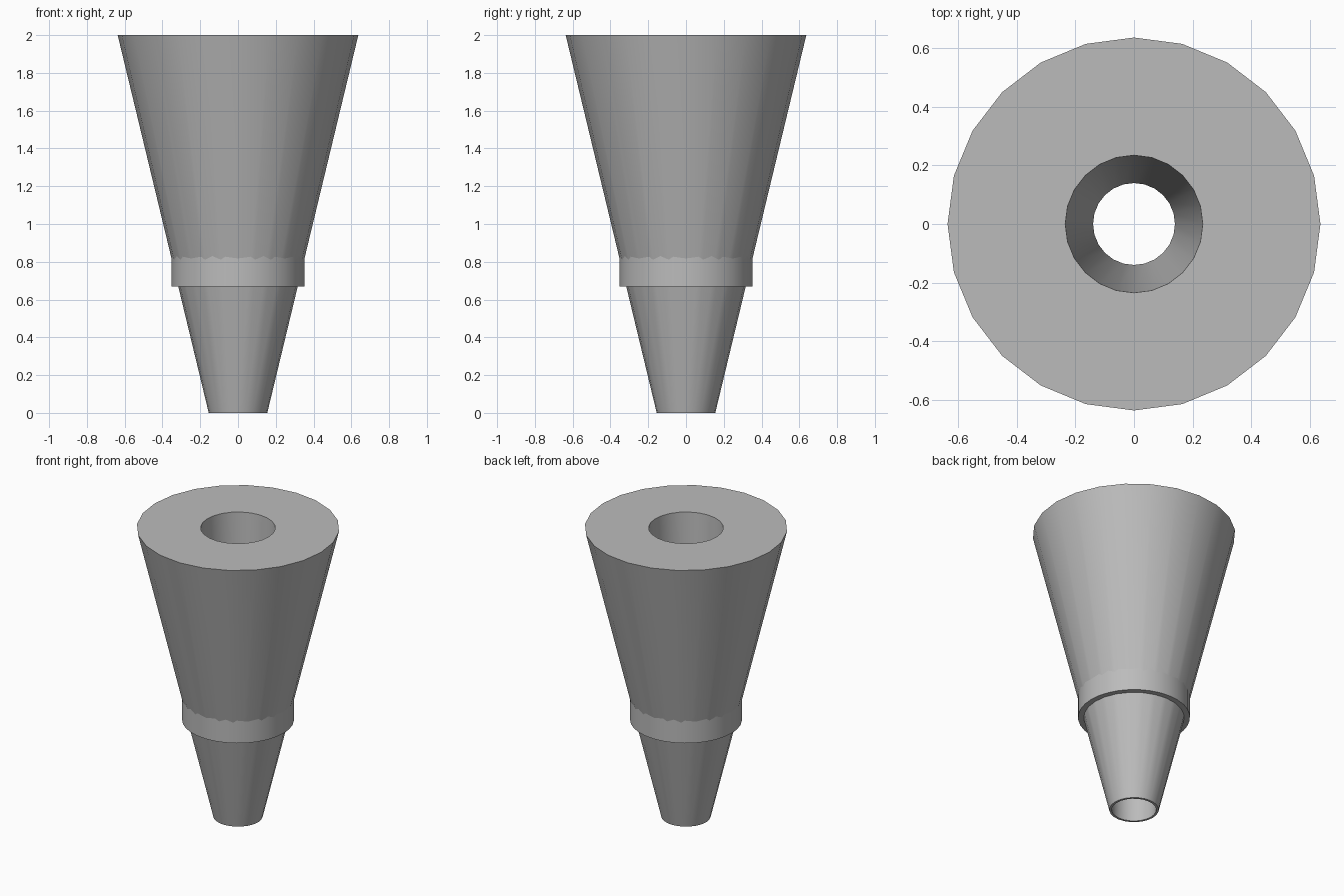
import bpy
import bmesh
import math

cube = bpy.data.objects.get("Cube")
if cube:
    bpy.data.objects.remove(cube, do_unlink=True)

grey = bpy.data.materials.new("plain grey")
grey.use_nodes = True
colour = (0.5, 0.5, 0.5, 1)
grey.diffuse_color = colour
grey.node_tree.nodes["Principled BSDF"].inputs["Base Color"].default_value = colour


def lathe(name, profile, sides):
    """Spin a closed (radius, height) profile about z."""
    bm = bmesh.new()
    rings = []
    for radius, z in profile:
        ring = []
        for i in range(sides):
            a = math.tau * i / sides
            ring.append(bm.verts.new((radius * math.cos(a), radius * math.sin(a), z)))
        rings.append(ring)
    for k, low in enumerate(rings):
        high = rings[(k + 1) % len(rings)]
        for i in range(sides):
            j = (i + 1) % sides
            bm.faces.new((low[i], low[j], high[j], high[i]))
    bmesh.ops.recalc_face_normals(bm, faces=bm.faces)
    mesh = bpy.data.meshes.new(name)
    bm.to_mesh(mesh)
    bm.free()
    mesh.materials.append(grey)
    obj = bpy.data.objects.new(name, mesh)
    bpy.context.collection.objects.link(obj)
    bpy.ops.object.select_all(action="DESELECT")
    obj.select_set(True)
    bpy.context.view_layer.objects.active = obj
    bpy.ops.object.shade_smooth_by_angle(angle=math.radians(30))
    return obj


# Tapered body with a tapered bore through it
lathe("tapered_body", [(0.155, 0), (0.637, 2), (0.235, 2), (0.14, 0)], 24)

# Straight collar around the waist, its top buried in the body
lathe("collar", [(0.352, 0.67), (0.352, 0.84), (0.30, 0.84), (0.30, 0.67)], 32)
